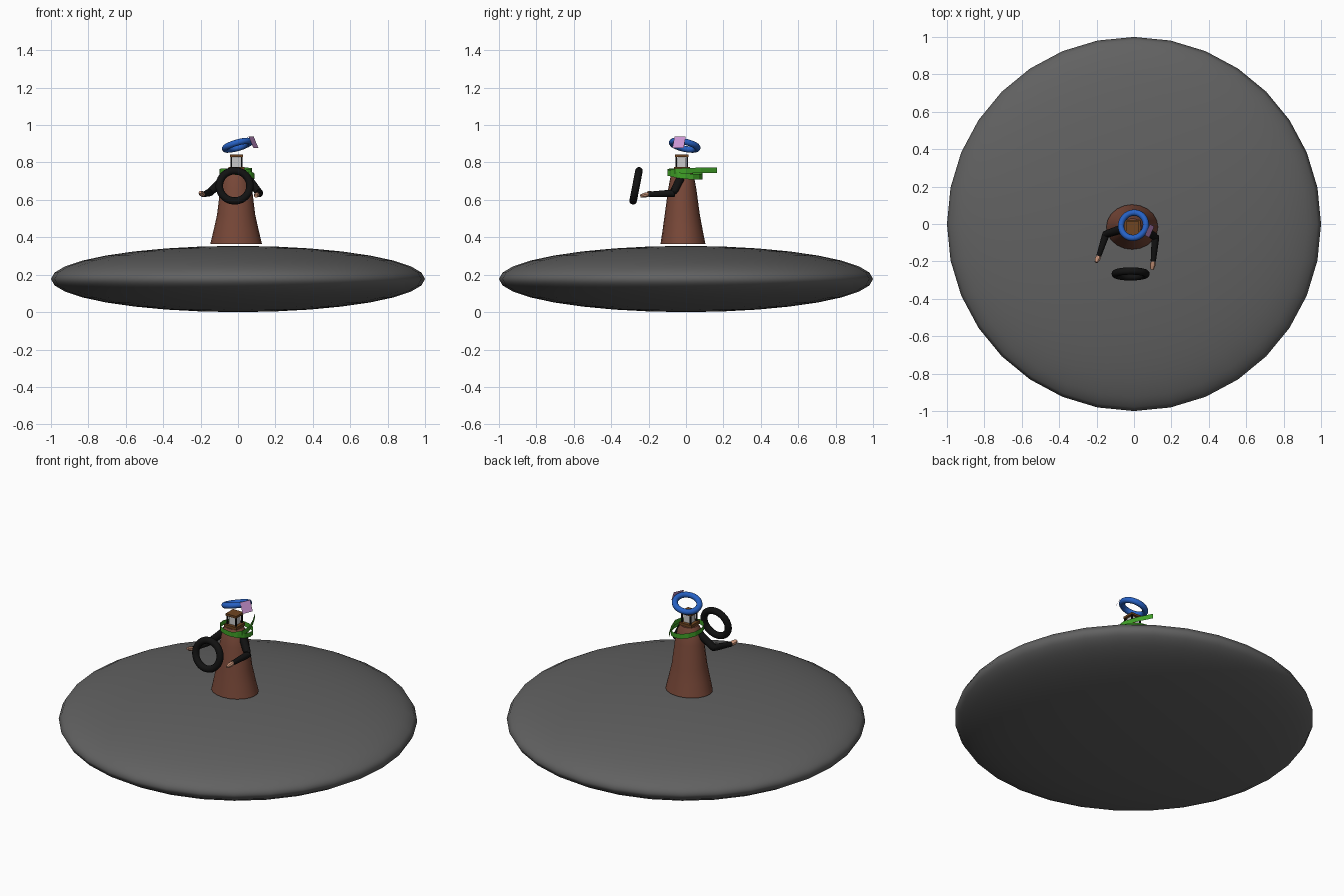
import bpy, bmesh, math
from mathutils import Vector, Matrix

if "Cube" in bpy.data.objects:
    bpy.data.objects.remove(bpy.data.objects["Cube"])

def mat(name, c):
    m = bpy.data.materials.new(name)
    m.diffuse_color = (*c, 1)
    m.use_nodes = True
    m.node_tree.nodes["Principled BSDF"].inputs["Base Color"].default_value = m.diffuse_color
    return m

BROWN = mat("robe_brown", (0.19, 0.065, 0.04))
WOOD = mat("wood", (0.16, 0.06, 0.015))
BLACK = mat("black", (0.006, 0.006, 0.006))
SKIN = mat("skin", (0.55, 0.28, 0.18))
GREEN = mat("green", (0.05, 0.35, 0.02))
BLUE = mat("blue", (0.02, 0.12, 0.55))
PINK = mat("pink", (0.6, 0.3, 0.65))
STONE = mat("stone", (0.12, 0.12, 0.12))

def finish(name, m=None, smooth=True):
    o = bpy.context.object
    o.name = name
    if m:
        o.data.materials.append(m)
    if smooth:
        bpy.ops.object.shade_smooth_by_angle(angle=math.radians(40))
    return o

def from_bm(name, bm, m, smooth=False):
    me = bpy.data.meshes.new(name)
    bm.to_mesh(me)
    bm.free()
    o = bpy.data.objects.new(name, me)
    bpy.context.collection.objects.link(o)
    bpy.ops.object.select_all(action='DESELECT')
    o.select_set(True)
    bpy.context.view_layer.objects.active = o
    return finish(name, m, smooth)

def loft(name, rings, m, n=16):
    """rings: (centre, axis direction, radius x, radius y)"""
    bm = bmesh.new()
    rows = []
    for c, d, rx, ry in rings:
        q = Vector((0, 0, 1)).rotation_difference(Vector(d))
        rows.append([bm.verts.new(Vector(c) + q @ Vector((rx * math.cos(a), ry * math.sin(a), 0)))
                     for a in (2 * math.pi * i / n for i in range(n))])
    for r, s in zip(rows, rows[1:]):
        for i in range(n):
            j = (i + 1) % n
            bm.faces.new((r[i], r[j], s[j], s[i]))
    bm.faces.new(rows[0][::-1])
    bm.faces.new(rows[-1])
    return from_bm(name, bm, m, True)

def box(name, c, s, m=None):
    bpy.ops.mesh.primitive_cube_add(size=1, location=c)
    bpy.context.object.scale = s
    return finish(name, m, False)

def ring(name, c, rot, R, r, m):
    bpy.ops.mesh.primitive_torus_add(location=c, rotation=rot, major_radius=R, minor_radius=r,
                                     major_segments=40, minor_segments=12)
    return finish(name, m)

def ribbon(name, pts, h, closed=False):
    bm = bmesh.new()
    cols = [(bm.verts.new((x, y, z - h / 2)), bm.verts.new((x, y, z + h / 2))) for x, y, z in pts]
    pairs = list(zip(cols, cols[1:])) + ([(cols[-1], cols[0])] if closed else [])
    for a, b in pairs:
        bm.faces.new((a[0], b[0], b[1], a[1]))
    return from_bm(name, bm, GREEN)

# Flattened base
bpy.ops.mesh.primitive_uv_sphere_add(segments=32, ring_count=16, location=(0, 0, 0.177))
bpy.context.object.scale = (1, 1, 0.177)
finish("base_disc", STONE)

# Flared robe
Z = (0, 0, 1)
loft("robe", [((-0.01, -0.016, 0.365), Z, 0.138, 0.12), ((-0.01, -0.018, 0.44), Z, 0.12, 0.107),
              ((-0.01, -0.02, 0.52), Z, 0.102, 0.094), ((-0.01, -0.02, 0.66), Z, 0.085, 0.075),
              ((-0.01, -0.02, 0.73), Z, 0.07, 0.062), ((-0.01, -0.02, 0.76), Z, 0.05, 0.05)], BROWN, 20)

# Lantern head
hx, hy = -0.008, -0.022
box("head_base", (hx, hy, 0.769), (0.085, 0.085, 0.016), WOOD)
box("head_core", (hx, hy, 0.80), (0.046, 0.046, 0.055))
box("head_cap", (hx, hy, 0.835), (0.072, 0.072, 0.013), WOOD)
for i, (sx, sy) in enumerate([(1, 1), (1, -1), (-1, 1), (-1, -1)]):
    box(f"head_post_{i}", (hx + sx * 0.029, hy + sy * 0.029, 0.80), (0.008, 0.008, 0.06), BLACK)

# Arms with sleeves and hands
for side, sh, el, wr, tip in [
        ("left", (-0.06, -0.025, 0.725), (-0.15, -0.055, 0.64), (-0.188, -0.17, 0.628), (-0.202, -0.205, 0.64)),
        ("right", (0.045, -0.025, 0.725), (0.115, -0.07, 0.635), (0.103, -0.20, 0.63), (0.096, -0.243, 0.62))]:
    s, e, w, t = map(Vector, (sh, el, wr, tip))
    d1, d2, d3 = (e - s).normalized(), (w - e).normalized(), (t - w).normalized()
    loft(side + "_sleeve", [(s, d1, 0.024, 0.024), (e - d1 * 0.015, d1, 0.021, 0.021),
                            (e, (d1 + d2).normalized(), 0.021, 0.021),
                            (e + d2 * 0.015, d2, 0.02, 0.02), (w, d2, 0.014, 0.014)], BLACK, 10)
    loft(side + "_hand", [(w - d3 * 0.012, d3, 0.01, 0.01), (w + d3 * 0.018, d3, 0.016, 0.014),
                          (t, d3, 0.009, 0.008)], SKIN, 8)

# Scarf: tilted loop and trailing tail
loop = []
for i in range(14):
    a = 2 * math.pi * i / 14
    x, y = 0.093 * math.cos(a), 0.095 * math.sin(a)
    loop.append((x - 0.006, y - 0.005, 0.738 - 0.12 * x - 0.11 * y))
ribbon("scarf_loop", loop, 0.03, True)
ribbon("scarf_tail", [(0.02, -0.098, 0.742), (0.07, -0.06, 0.752), (0.075, 0.0, 0.756),
                      (0.045, 0.08, 0.758), (0.0, 0.167, 0.758)], 0.029)

# Floating rings
ring("crown_ring", (-0.003, -0.007, 0.892), (math.radians(-12), math.radians(-16), 0), 0.069, 0.017, BLUE)
ring("front_ring", (-0.018, -0.267, 0.675), (math.radians(90 - 11), 0, 0), 0.082, 0.02, BLACK)

# Square tag on the crown ring
n = Vector((0.85, -0.38, 0.42))
bpy.ops.mesh.primitive_plane_add(size=0.066, location=(0.083, -0.037, 0.908))
bpy.context.object.rotation_euler = n.to_track_quat('Z', 'Y').to_euler()
finish("crown_tag", PINK, False)
